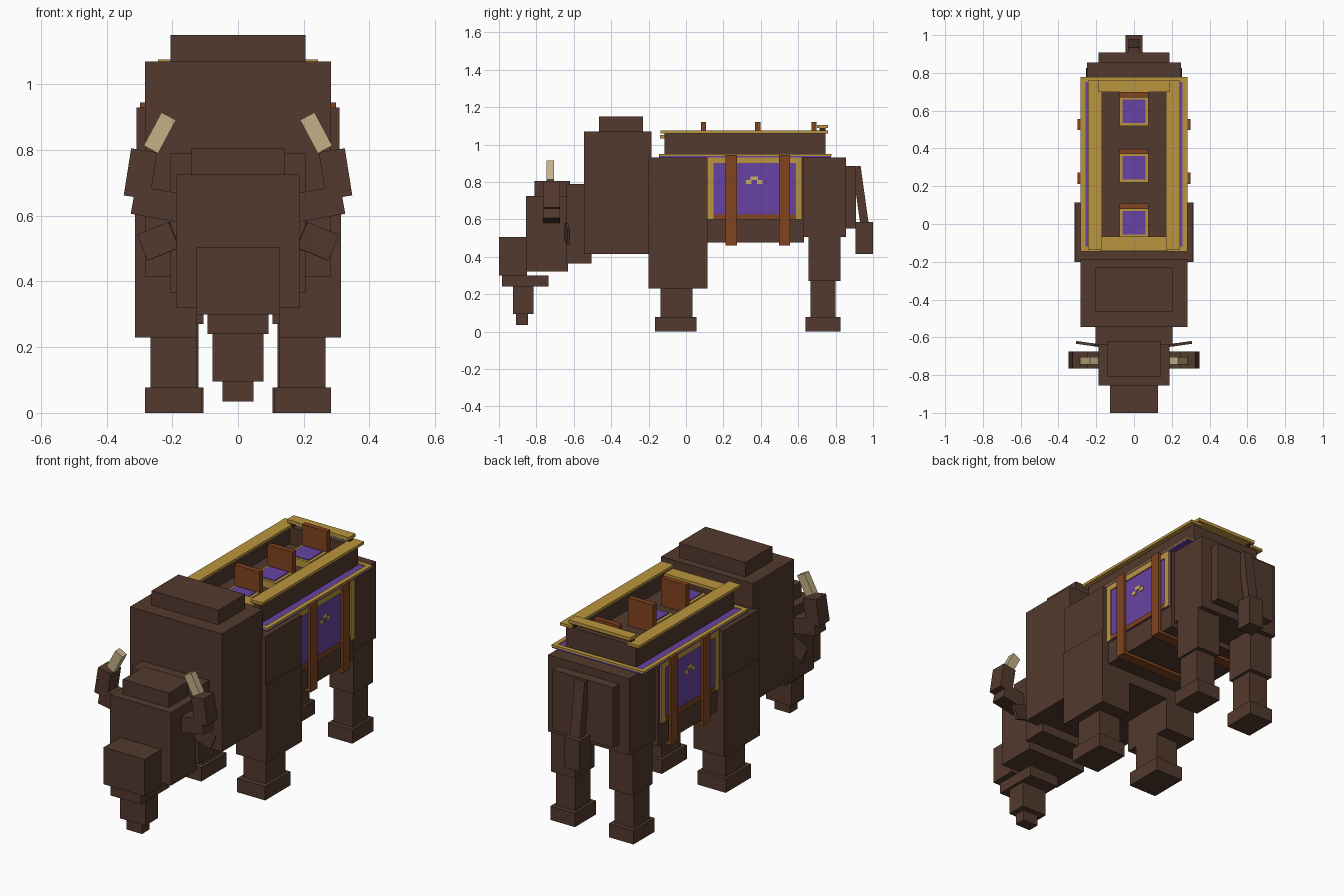
import bpy, bmesh, math
from mathutils import Matrix, Vector

def mat(name, *rgb):
    m = bpy.data.materials.new(name)
    m.diffuse_color = (*rgb, 1)
    return m

BROWN = mat("brown hide", 0.085, 0.041, 0.027)
DARK = mat("dark hide", 0.03, 0.016, 0.011)
GOLD = mat("gold", 0.50, 0.30, 0.05)
PALE = mat("pale gold", 0.60, 0.42, 0.12)
PURPLE = mat("purple cloth", 0.14, 0.055, 0.36)
LEATHER = mat("orange leather", 0.22, 0.058, 0.014)
IVORY = mat("ivory", 0.55, 0.44, 0.24)

def box(name, x, y, z, m, rot=(0, 0, 0)):
    """Box from (min, max) ranges on each axis, turned about its centre."""
    r = (x, y, z)
    c = Vector([(a + b) / 2 for a, b in r])
    s = [b - a for a, b in r]
    bm = bmesh.new()
    bmesh.ops.create_cube(bm, size=1, matrix=Matrix.Diagonal((*s, 1)))
    me = bpy.data.meshes.new(name)
    bm.to_mesh(me)
    bm.free()
    me.materials.append(m)
    o = bpy.data.objects.new(name, me)
    o.location = c
    o.rotation_euler = rot
    bpy.context.collection.objects.link(o)
    return o

def mid(name, hx, y, z, m, rot=(0, 0, 0)):
    return box(name, (-hx, hx), y, z, m, rot)

def pair(name, x, y, z, m, tilt=0, turn=0):
    """Mirrored boxes on both sides; tilt is about y in degrees."""
    t, u = math.radians(tilt), math.radians(turn)
    box(name + "_right", x, y, z, m, (0, t, u))
    box(name + "_left", (-x[1], -x[0]), y, z, m, (0, -t, -u))

# head and beard
mid("muzzle", 0.126, (-1.0, -0.85), (0.30, 0.505), BROWN)
mid("chin", 0.093, (-0.985, -0.735), (0.24, 0.30), BROWN)
mid("beard", 0.078, (-0.925, -0.815), (0.095, 0.24), BROWN)
mid("beard_tip", 0.047, (-0.91, -0.845), (0.035, 0.095), BROWN)
mid("head", 0.187, (-0.855, -0.63), (0.32, 0.725), BROWN)
mid("head_tuft", 0.142, (-0.81, -0.62), (0.725, 0.805), BROWN)

# horns and ears
pair("horn_base", (0.175, 0.32), (-0.765, -0.675), (0.593, 0.68), BROWN, -10)
pair("horn_middle", (0.257, 0.337), (-0.765, -0.675), (0.655, 0.80), BROWN, -9)
pair("horn_tip", (0.213, 0.263), (-0.745, -0.705), (0.795, 0.91), IVORY, -28)
pair("ear", (0.19, 0.295), (-0.643, -0.628), (0.48, 0.565), BROWN, 22, 8)

# torso
mid("neck", 0.205, (-0.64, -0.505), (0.365, 0.79), BROWN)
mid("hump", 0.283, (-0.545, -0.185), (0.415, 1.07), BROWN)
mid("hump_crest", 0.205, (-0.465, -0.23), (1.07, 1.15), BROWN)
mid("shoulders", 0.309, (-0.20, 0.115), (0.41, 0.93), BROWN)
mid("belly", 0.27, (0.10, 0.63), (0.475, 0.93), BROWN)
mid("hindquarters", 0.25, (0.62, 0.855), (0.505, 0.93), BROWN)
mid("rump", 0.187, (0.85, 0.908), (0.55, 0.885), BROWN)
mid("tail", 0.03, (0.91, 0.955), (0.575, 0.885), BROWN, (math.radians(8), 0, 0))
mid("tail_tuft", 0.046, (0.905, 1.0), (0.415, 0.585), BROWN)

# legs
pair("front_thigh", (0.127, 0.314), (-0.20, 0.115), (0.23, 0.66), BROWN)
pair("front_leg", (0.127, 0.267), (-0.135, 0.035), (0.07, 0.24), BROWN)
pair("front_foot", (0.11, 0.283), (-0.165, 0.055), (0, 0.077), BROWN)
pair("hind_thigh", (0.105, 0.252), (0.655, 0.825), (0.27, 0.51), BROWN)
pair("hind_leg", (0.12, 0.24), (0.665, 0.80), (0.07, 0.28), BROWN)
pair("hind_foot", (0.105, 0.255), (0.64, 0.825), (0, 0.077), BROWN)

# side cloths with border, fringe and crest
pair("side_cloth", (0.268, 0.278), (0.115, 0.62), (0.60, 0.93), PURPLE)
B = (0.276, 0.284)
pair("cloth_edge_top", B, (0.115, 0.62), (0.90, 0.93), GOLD)
pair("cloth_edge_front", B, (0.115, 0.148), (0.60, 0.93), GOLD)
pair("cloth_edge_back", B, (0.587, 0.62), (0.60, 0.93), GOLD)
pair("cloth_fringe", B, (0.148, 0.587), (0.60, 0.627), LEATHER)
C = (0.277, 0.282)
pair("crest_top", C, (0.345, 0.385), (0.81, 0.83), PALE)
pair("crest_arm_front", C, (0.32, 0.35), (0.79, 0.81), PALE)
pair("crest_arm_back", C, (0.38, 0.41), (0.79, 0.81), PALE)

# girth straps
for i, (a, b) in enumerate([(0.212, 0.272), (0.497, 0.557)]):
    pair(f"strap_{i}", (0.283, 0.298), (a, b), (0.46, 0.945), LEATHER)
    mid(f"strap_under_{i}", 0.298, (a, b), (0.46, 0.475), LEATHER)

# saddle blanket
mid("blanket", 0.281, (-0.145, 0.775), (0.93, 0.943), PURPLE)
pair("blanket_edge", (0.258, 0.283), (-0.145, 0.777), (0.938, 0.948), GOLD)
mid("blanket_edge_front", 0.283, (-0.145, -0.12), (0.938, 0.948), GOLD)
mid("blanket_edge_back", 0.283, (0.752, 0.777), (0.938, 0.948), GOLD)

# open carrier with gold rails
mid("carrier_floor", 0.21, (-0.11, 0.74), (0.943, 0.965), BROWN)
pair("carrier_wall", (0.185, 0.215), (-0.115, 0.745), (0.943, 1.06), BROWN)
mid("carrier_wall_front", 0.215, (-0.115, -0.085), (0.943, 1.035), BROWN)
mid("carrier_wall_back", 0.215, (0.715, 0.745), (0.943, 1.06), BROWN)
pair("rail", (0.17, 0.243), (-0.135, 0.76), (1.06, 1.075), GOLD)
mid("rail_front", 0.18, (-0.14, -0.065), (1.033, 1.05), GOLD)
mid("rail_back", 0.19, (0.70, 0.76), (1.087, 1.105), GOLD)
pair("rail_post", (0.165, 0.185), (0.715, 0.745), (1.06, 1.09), DARK)

# three seats in a row
for i, y in enumerate((-0.07, 0.22, 0.52)):
    mid(f"seat_{i}", 0.077, (y, y + 0.155), (0.965, 1.005), GOLD)
    mid(f"cushion_{i}", 0.06, (y + 0.015, y + 0.14), (1.004, 1.01), PURPLE)
    mid(f"seat_back_{i}", 0.077, (y + 0.15, y + 0.178), (0.965, 1.12), LEATHER)
